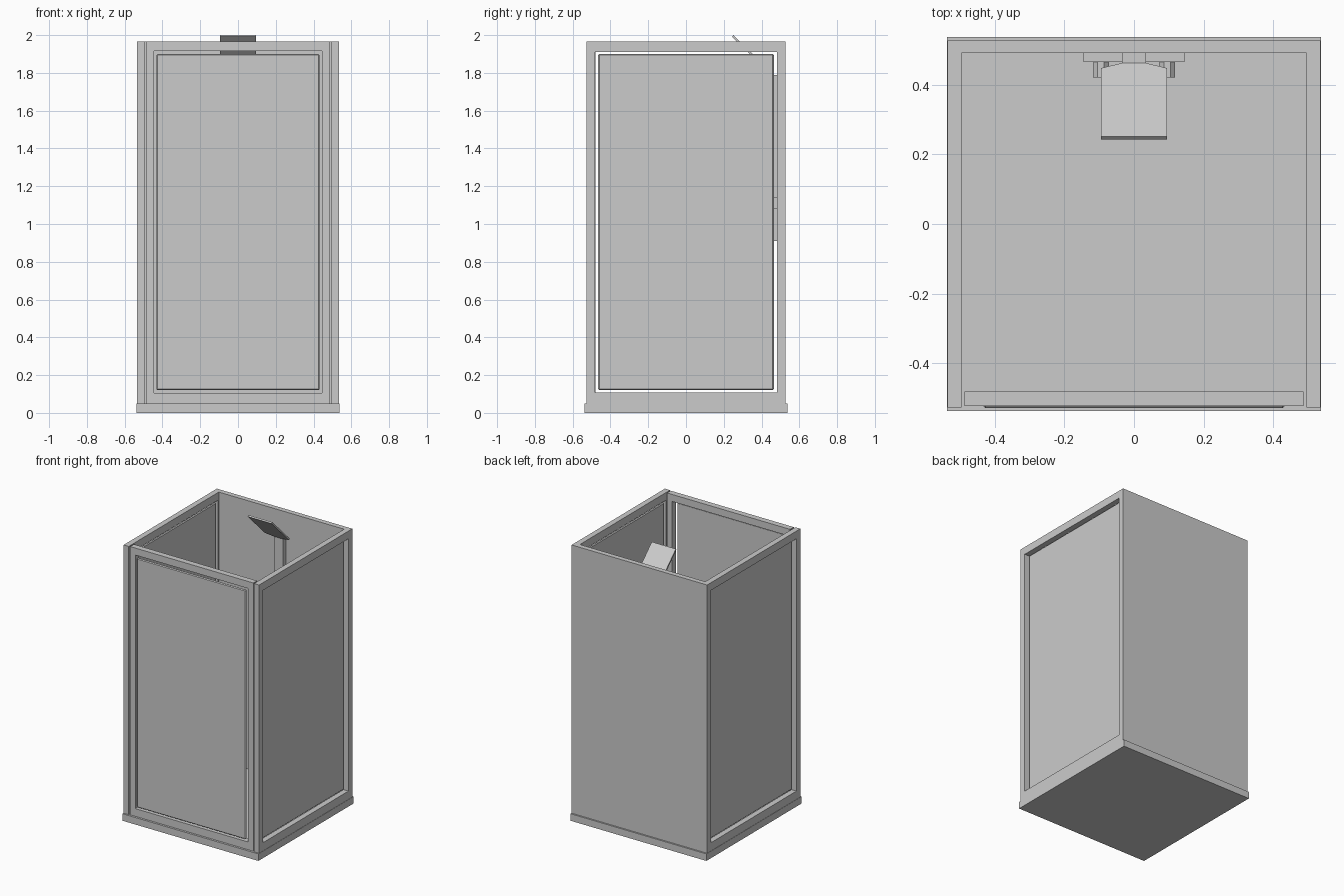
import bpy, bmesh
from math import radians, pi
from mathutils import Matrix, Vector

cube = bpy.data.objects.get("Cube")
if cube:
    bpy.data.objects.remove(cube)

grey = bpy.data.materials.new("light grey")
grey.use_nodes = True
GREY = (0.6, 0.6, 0.6, 1)
grey.diffuse_color = GREY
grey.node_tree.nodes["Principled BSDF"].inputs["Base Color"].default_value = GREY


def finish(name, bm):
    bmesh.ops.recalc_face_normals(bm, faces=bm.faces)
    mesh = bpy.data.meshes.new(name)
    bm.to_mesh(mesh)
    bm.free()
    mesh.materials.append(grey)
    ob = bpy.data.objects.new(name, mesh)
    bpy.context.scene.collection.objects.link(ob)
    return ob


def box(name, lo, hi, bevel=0):
    lo, hi = Vector(lo), Vector(hi)
    bm = bmesh.new()
    bmesh.ops.create_cube(bm, size=1)
    for v in bm.verts:
        v.co = (lo + hi) / 2 + v.co * (hi - lo)
    ob = finish(name, bm)
    if bevel:
        mod = ob.modifiers.new("soft edge", "BEVEL")
        mod.width, mod.segments = bevel, 1
    return ob


def prism(name, outline, place, depth):
    """Extrude a flat outline; place maps (u, v, d) to a point."""
    bm = bmesh.new()
    face = bm.faces.new([bm.verts.new(place(u, v, 0)) for u, v in outline])
    ext = bmesh.ops.extrude_face_region(bm, geom=[face])
    shift = Vector(place(0, 0, depth)) - Vector(place(0, 0, 0))
    bmesh.ops.translate(bm, vec=shift, verts=[g for g in ext["geom"] if isinstance(g, bmesh.types.BMVert)])
    return finish(name, bm)


def frame(name, half, border, z0, z1, place, depth):
    """Rectangular frame with an open middle."""
    bm = bmesh.new()
    rings = []
    for d in (0, depth):
        for inset, low in ((0, z0), (border, z0 + border + 0.015)):
            h, top = half - inset, z1 - inset * 1.25
            rings.append([bm.verts.new(place(u, v, d))
                          for u, v in ((-h, low), (h, low), (h, top), (-h, top))])
    for a, b in ((0, 1), (1, 3), (3, 2), (2, 0)):
        for i in range(4):
            j = (i + 1) % 4
            bm.faces.new((rings[a][i], rings[a][j], rings[b][j], rings[b][i]))
    return finish(name, bm)


FLOOR, TOP = 0.05, 1.965
PANE_LOW, PANE_TOP = 0.12, 1.90

# Tray and back wall
box("shower_tray", (-0.537, -0.537, 0), (0.537, 0.537, FLOOR))
box("back_wall", (-0.495, 0.49, FLOOR), (0.495, 0.526, TOP))

# Side frames with loose panes
for side, s in (("left", 1), ("right", -1)):
    frame(side + "_frame", 0.526, 0.044, FLOOR, TOP,
          lambda u, v, d: (s * (0.495 + d), u, v), 0.04)
    xs = sorted((s * 0.498, s * 0.512))
    box(side + "_pane", (xs[0], -0.465, PANE_LOW), (xs[1], 0.465, PANE_TOP), 0.006)

# Front door
frame("door_frame", 0.486, 0.04, FLOOR, TOP, lambda u, v, d: (u, -0.522 + d, v), 0.042)
box("door_pane", (-0.432, -0.528, PANE_LOW), (0.432, -0.514, PANE_TOP), 0.006)

# Shower column and tilted head
box("shower_column", (-0.035, 0.455, 0.91), (0.035, 0.49, 1.79))
slope = Vector((0, 0.715, -0.7)).normalized()
up = Vector((0, 0.7, 0.715)).normalized()
tip = Vector((0, 0.243, 1.992))
head = [(-0.095, 0), (0.095, 0), (0.095, 0.275), (0.035, 0.295), (-0.035, 0.295), (-0.095, 0.275)]
prism("shower_head", head,
      lambda u, v, d: tip + Vector((u, 0, 0)) + slope * v + up * d, 0.011)

# Mixer bar and taps
box("mixer_bar", (-0.145, 0.465, 1.08), (0.145, 0.49, 1.14))
for side, s in (("left", 1), ("right", -1)):
    bm = bmesh.new()
    turn = Matrix.Translation((s * 0.095, 0.443, 1.11)) @ Matrix.Rotation(radians(90), 4, "X")
    bmesh.ops.create_cone(bm, cap_ends=True, segments=8, radius1=0.025, radius2=0.025,
                          depth=0.045, matrix=turn @ Matrix.Rotation(pi / 8, 4, "Z"))
    finish(side + "_tap", bm)
